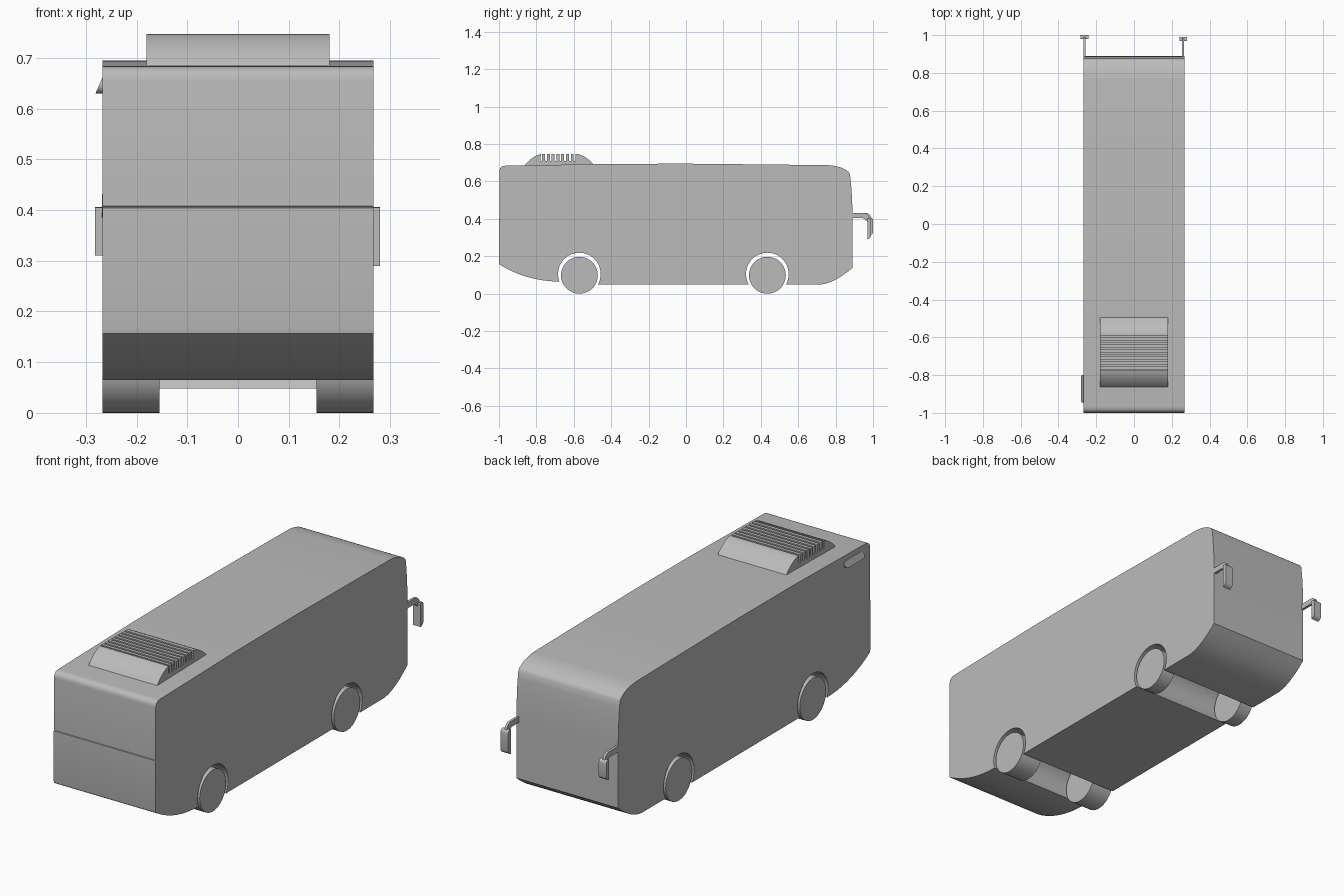
import bpy, bmesh, math

if "Cube" in bpy.data.objects:
    bpy.data.objects.remove(bpy.data.objects["Cube"])

grey = bpy.data.materials.new("plain_grey")
grey.diffuse_color = (0.5, 0.5, 0.5, 1)
grey.use_nodes = True
grey.node_tree.nodes["Principled BSDF"].inputs["Base Color"].default_value = grey.diffuse_color


def finish(name, bm):
    """Turn a bmesh into a named, smoothly shaded object."""
    bmesh.ops.recalc_face_normals(bm, faces=bm.faces)
    mesh = bpy.data.meshes.new(name)
    bm.to_mesh(mesh)
    bm.free()
    for poly in mesh.polygons:
        poly.use_smooth = True
    mesh.set_sharp_from_angle(angle=math.radians(28))
    mesh.materials.append(grey)
    obj = bpy.data.objects.new(name, mesh)
    bpy.context.collection.objects.link(obj)
    return obj


def extrude_x(name, profile, x0, x1):
    """Sweep a (y, z) outline between two x positions."""
    bm = bmesh.new()
    face = bm.faces.new([bm.verts.new((x0, y, z)) for y, z in profile])
    out = bmesh.ops.extrude_face_region(bm, geom=[face])
    verts = [v for v in out["geom"] if isinstance(v, bmesh.types.BMVert)]
    bmesh.ops.translate(bm, verts=verts, vec=(x1 - x0, 0, 0))
    return finish(name, bm)


def curve(p0, p1, p2, n=8):
    """Quadratic curve points from p0 to p2, pulled towards p1."""
    pts = []
    for i in range(n + 1):
        t = i / n
        pts.append(tuple((1 - t) ** 2 * a + 2 * t * (1 - t) * b + t * t * c
                         for a, b, c in zip(p0, p1, p2)))
    return pts


def arch(cy, z_start, z_end, cz=0.105, r=0.114, n=32):
    """Wheel arch points running over the wheel from low y to high y."""
    a0 = math.pi - math.asin((z_start - cz) / r)
    a1 = math.asin((z_end - cz) / r)
    return [(cy + r * math.cos(a0 + (a1 - a0) * i / n),
             cz + r * math.sin(a0 + (a1 - a0) * i / n)) for i in range(n + 1)]


W = 0.267
AXLES = {"rear": (-0.57, 0.155), "front": (0.435, 0.2)}

# Body shell with wheel arches open across the full width
body = [(-1, 0.167)]
body += curve((-0.998, 0.157), (-0.86, 0.07), (-0.69, 0.065), 12)
body += arch(AXLES["rear"][0], 0.065, 0.048)
body += arch(AXLES["front"][0], 0.048, 0.048)
body += curve((0.71, 0.048), (0.79, 0.052), (0.89, 0.138), 10)
body += curve((0.89, 0.42), (0.889, 0.55), (0.876, 0.64), 6)
body += curve((0.87, 0.65), (0.835, 0.682), (0.76, 0.687), 8)
body += [(0.4, 0.691), (0, 0.695), (-0.4, 0.694)]
body += curve((-0.965, 0.684), (-0.997, 0.683), (-0.998, 0.655), 6)
body += [(-0.998, 0.408), (-0.995, 0.407), (-0.995, 0.405), (-1, 0.404)]
extrude_x("body", body, -W, W)

# Wheels
for axle, (cy, inner) in AXLES.items():
    for side, s in (("left", -1), ("right", 1)):
        ring = [(cy + 0.0985 * math.cos(a), 0.1 + 0.0035 + 0.0985 * math.sin(a) - 0.005 + 0.0015)
                for a in (2 * math.pi * i / 48 for i in range(48))]
        low = min(z for _, z in ring)
        ring = [(y, z - low) for y, z in ring]
        extrude_x(f"{axle}_wheel_{side}", ring, s * inner, s * W)

# Roof unit with a row of cooling slots across the top
unit = curve((-0.865, 0.683), (-0.825, 0.735), (-0.775, 0.747), 8)
for i in range(8):
    y = -0.774 + 0.0255 * i
    unit += [(y - 0.005, 0.747), (y - 0.005, 0.71), (y + 0.005, 0.71), (y + 0.005, 0.747)]
unit += curve((-0.58, 0.747), (-0.535, 0.737), (-0.49, 0.688), 8)
extrude_x("roof_unit", unit, -0.18, 0.18)

# Mirrors: bent arm with a hanging housing
for side, x, arm_y, low in (("left", -0.262, 0.985, 0.31), ("right", 0.26, 0.975, 0.29)):
    arm = [(0.885, 0.405), (arm_y - 0.03, 0.405), (arm_y - 0.005, 0.385),
           (arm_y + 0.008, 0.385)]
    arm += curve((arm_y + 0.008, 0.40), (arm_y, 0.43), (arm_y - 0.025, 0.432), 5)
    arm += [(0.885, 0.432)]
    extrude_x(f"mirror_arm_{side}", arm, x - 0.006, x + 0.006)
    house = curve((arm_y - 0.006, 0.405), (arm_y + 0.015, 0.41), (arm_y + 0.015, 0.39), 5)
    house += curve((arm_y + 0.015, low + 0.02), (arm_y + 0.013, low + 0.005),
                   (arm_y - 0.005, low), 4)
    extrude_x(f"mirror_housing_{side}", house, x - 0.02, x + 0.02)

# Side air flap: wedge with rounded ends, tilted out at the bottom
bm = bmesh.new()
outline = []
for cy, a0 in ((-0.815, -90), (-0.93, 90)):
    outline += [(cy + 0.015 * math.cos(math.radians(a0 + 22.5 * i)),
                 0.645 + 0.015 * math.sin(math.radians(a0 + 22.5 * i))) for i in range(9)]
inner = [bm.verts.new((-W + 0.002, y, z)) for y, z in outline]
outer = [bm.verts.new((-W - 0.001 - 0.013 * (0.66 - z) / 0.03, y, z)) for y, z in outline]
bm.faces.new(inner)
bm.faces.new(outer)
for i in range(len(outline)):
    j = (i + 1) % len(outline)
    bm.faces.new((inner[i], inner[j], outer[j], outer[i]))
finish("air_flap", bm)
